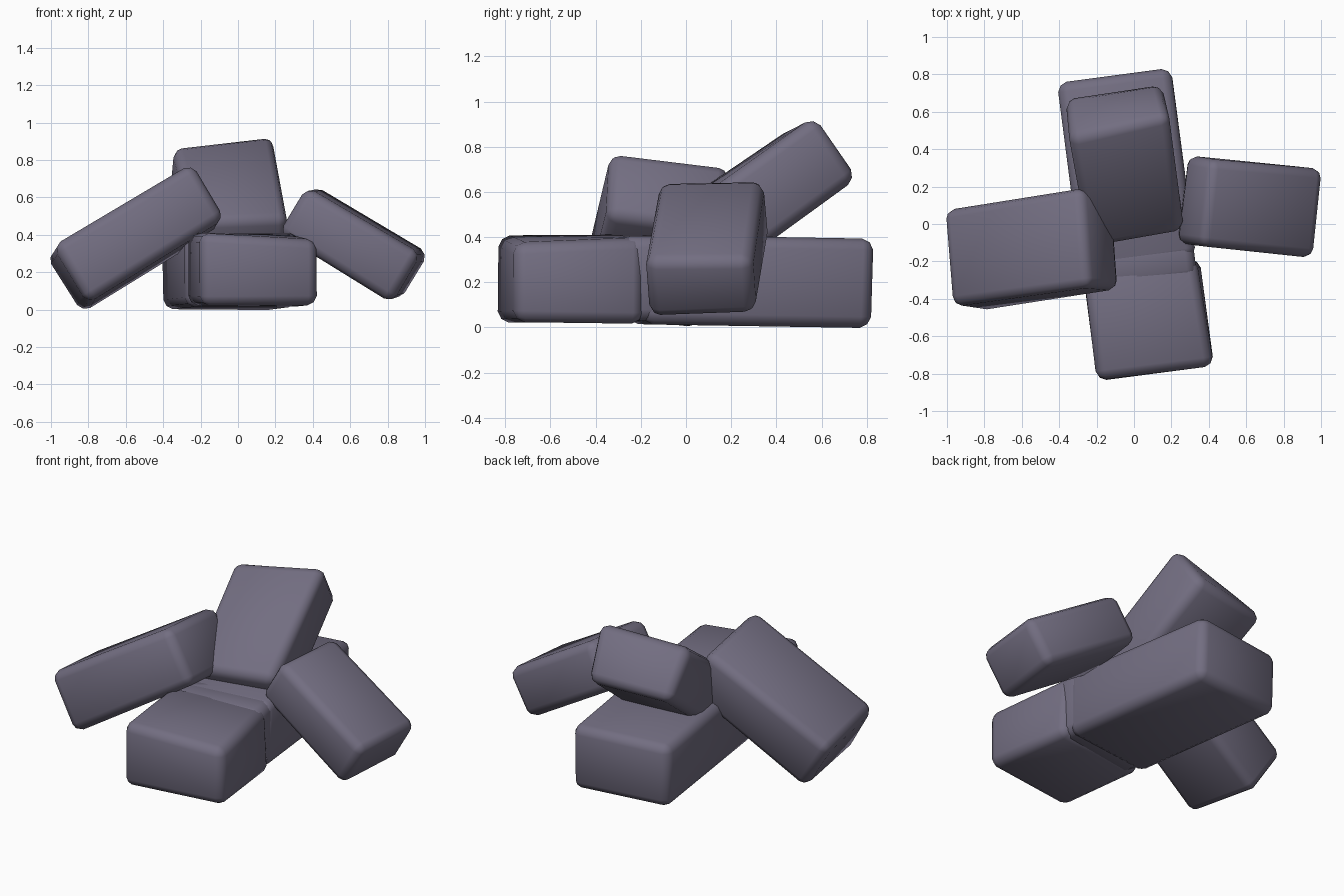
import bpy
import bmesh
import random
from math import radians
from mathutils import Euler, Matrix, Vector

random.seed(4)
old = bpy.data.objects.get("Cube")
if old:
    bpy.data.objects.remove(old)

stone = bpy.data.materials.new("purple grey stone")
stone.use_nodes = True
colour = (0.17, 0.155, 0.22, 1)
stone.diffuse_color = colour
stone.node_tree.nodes["Principled BSDF"].inputs["Base Color"].default_value = colour


def block(name, centre, size, turn, chips=()):
    """Worn stone block: chips are (corner signs, shift) pairs."""
    bm = bmesh.new()
    bmesh.ops.create_cube(bm, size=1)
    for v in bm.verts:
        corner = tuple(1 if c > 0 else -1 for c in v.co)
        v.co = Vector(a * b for a, b in zip(v.co, size))
        v.co += Vector(random.uniform(-0.006, 0.006) for _ in range(3))
        for signs, shift in chips:
            if corner == signs:
                v.co += Vector(shift)
    bmesh.ops.bevel(bm, geom=bm.edges[:], offset=0.05, segments=2,
                    profile=0.45, affect='EDGES')
    rotation = Euler([radians(a) for a in turn], 'XYZ').to_matrix().to_4x4()
    bm.transform(Matrix.Translation(centre) @ rotation)
    for f in bm.faces:
        f.smooth = True
    mesh = bpy.data.meshes.new(name)
    bm.to_mesh(mesh)
    bm.free()
    mesh.materials.append(stone)
    obj = bpy.data.objects.new(name, mesh)
    bpy.context.collection.objects.link(obj)


# Two blocks lying end to end on the ground, with a filler in the joint
block("back_ground_block", (-0.04, 0.285, 0.203), (0.61, 1.02, 0.39), (-1, 0, 7.5))
block("front_ground_block", (0.075, -0.51, 0.217), (0.63, 0.58, 0.395), (0, 0, 7),
      [((1, -1, 1), (0, 0, -0.04)), ((1, 1, 1), (-0.02, 0, -0.01))])
block("joint_filler", (0.04, -0.2, 0.218), (0.57, 0.26, 0.38), (0, 0, 7))

# Three blocks leaning in on the pile
block("right_leaning_block", (-0.545, -0.142, 0.385), (0.87, 0.52, 0.35), (-8, -31, 8.5),
      [((1, 1, 1), (0, 0.02, 0))])
block("left_leaning_block", (0.62, 0.095, 0.352), (0.71, 0.47, 0.3), (1, 31, -6))
block("back_leaning_block", (-0.05, 0.315, 0.565), (0.52, 0.78, 0.34), (35, -2, 9),
      [((1, 1, 1), (0.03, 0, 0)), ((-1, 1, 1), (0, -0.05, -0.01))])
